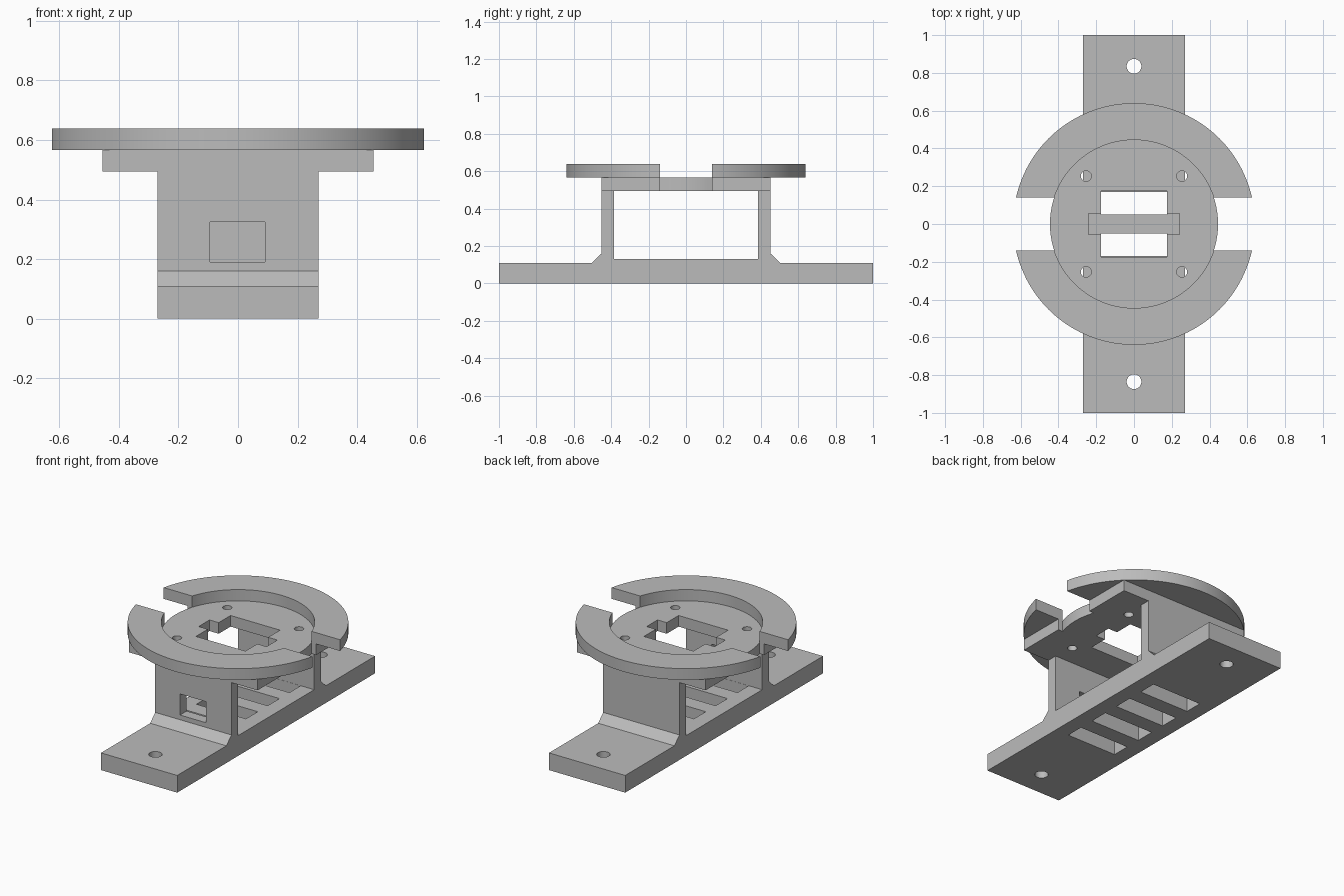
import bpy, bmesh
from math import asin, cos, sin, pi, radians

cube = bpy.data.objects.get("Cube")
if cube:
    bpy.data.objects.remove(cube, do_unlink=True)

grey = bpy.data.materials.new("plain grey")
grey.use_nodes = True
COLOUR = (0.5, 0.5, 0.5, 1)
grey.diffuse_color = COLOUR
grey.node_tree.nodes["Principled BSDF"].inputs["Base Color"].default_value = COLOUR


def arc(r, start, end, n, x=0, y=0):
    return [(x + r * cos(start + (end - start) * i / n),
             y + r * sin(start + (end - start) * i / n)) for i in range(n + 1)]


def circle(x, y, r, n=32):
    return arc(r, 0, 2 * pi, n, x, y)[:-1]


def rect(x0, x1, y0, y1):
    return [(x0, y0), (x1, y0), (x1, y1), (x0, y1)]


def prisms(name, parts, axis="z"):
    """Object made of outlines, each extruded from lo to hi along an axis."""
    bm = bmesh.new()
    for outline, lo, hi in parts:
        place = (lambda a, b, h: (a, b, h)) if axis == "z" else (lambda a, b, h: (h, a, b))
        bottom = [bm.verts.new(place(a, b, lo)) for a, b in outline]
        top = [bm.verts.new(place(a, b, hi)) for a, b in outline]
        bm.faces.new(bottom[::-1])
        bm.faces.new(top)
        for i in range(len(outline)):
            j = (i + 1) % len(outline)
            bm.faces.new((bottom[i], bottom[j], top[j], top[i]))
    bmesh.ops.recalc_face_normals(bm, faces=bm.faces)
    mesh = bpy.data.meshes.new(name)
    bm.to_mesh(mesh)
    bm.free()
    mesh.materials.append(grey)
    obj = bpy.data.objects.new(name, mesh)
    bpy.context.collection.objects.link(obj)
    return obj


def activate(obj):
    bpy.ops.object.select_all(action="DESELECT")
    obj.select_set(True)
    bpy.context.view_layer.objects.active = obj


def cut(obj, parts):
    cutter = prisms("cutter", parts)
    cutter.hide_render = True
    mod = obj.modifiers.new("openings", "BOOLEAN")
    mod.operation, mod.solver, mod.object = "DIFFERENCE", "EXACT", cutter
    activate(obj)
    bpy.ops.object.modifier_apply(modifier=mod.name)
    bpy.data.objects.remove(cutter, do_unlink=True)


# Bracket: base bar, raised floor, chamfered feet and two upright walls
WALL_IN, WALL_OUT, PLATE_Z, RING_Z, TOP = 0.385, 0.452, 0.495, 0.566, 0.638
half = [(1, 0), (1, 0.11), (0.503, 0.11), (WALL_OUT, 0.16),
        (WALL_OUT, PLATE_Z), (WALL_IN, PLATE_Z), (WALL_IN, 0.13)]
bracket = prisms("bracket", [(half + [(-y, z) for y, z in reversed(half)], -0.27, 0.27)], "x")

# Cable slots, mounting holes and the window in the front wall
cuts = [(rect(-0.175, 0.175, y, y + 0.12), -0.1, 0.3) for y in (0.05, -0.17)]
cuts += [(rect(-0.175, 0.175, y, y + 0.114), -0.1, 0.3) for y in (0.27, -0.384)]
cuts += [(circle(0, y, 0.039), -0.1, 0.3) for y in (-0.835, 0.835)]
cuts.append((rect(-0.094, 0.09, -0.49, -0.386 + 0.05), 0.19, 0.325))
cut(bracket, cuts)

# Square plate whose sides are cut back to the inner circle at the notches
R_IN, R_OUT, NOTCH, SIDE = 0.445, 0.64, 0.14, 0.455
a_in, a_out = asin(NOTCH / R_IN), asin(NOTCH / R_OUT)
right = ([(SIDE, -WALL_OUT), (SIDE, -NOTCH)] + arc(R_IN, -a_in, a_in, 12)
         + [(SIDE, NOTCH), (SIDE, WALL_OUT)])
plate = prisms("plate", [(right + [(-x, -y) for x, y in right], PLATE_Z, RING_Z)])

# Cross-shaped opening and four screw holes in the plate
w, n, h = 0.175, 0.24, 0.055
quarter = [(n, h), (w, h), (w, w)]
upper = quarter + [(-x, y) for x, y in reversed(quarter)]
cross = upper + [(-x, -y) for x, y in upper]
s = 0.254
cut(plate, [(cross, 0.4, 0.7)]
    + [(circle(x, y, 0.028, 24), 0.4, 0.7) for x in (-s, s) for y in (-s, s)])

# Split ring: two mirrored segments
segment = arc(R_OUT, a_out, pi - a_out, 64) + arc(R_IN, pi - a_in, a_in, 64)
ring = prisms("split_ring", [(segment, RING_Z, TOP),
                             ([(-x, -y) for x, y in segment], RING_Z, TOP)])

for obj in (bracket, plate, ring):
    activate(obj)
    bpy.ops.object.shade_smooth_by_angle(angle=radians(30))
